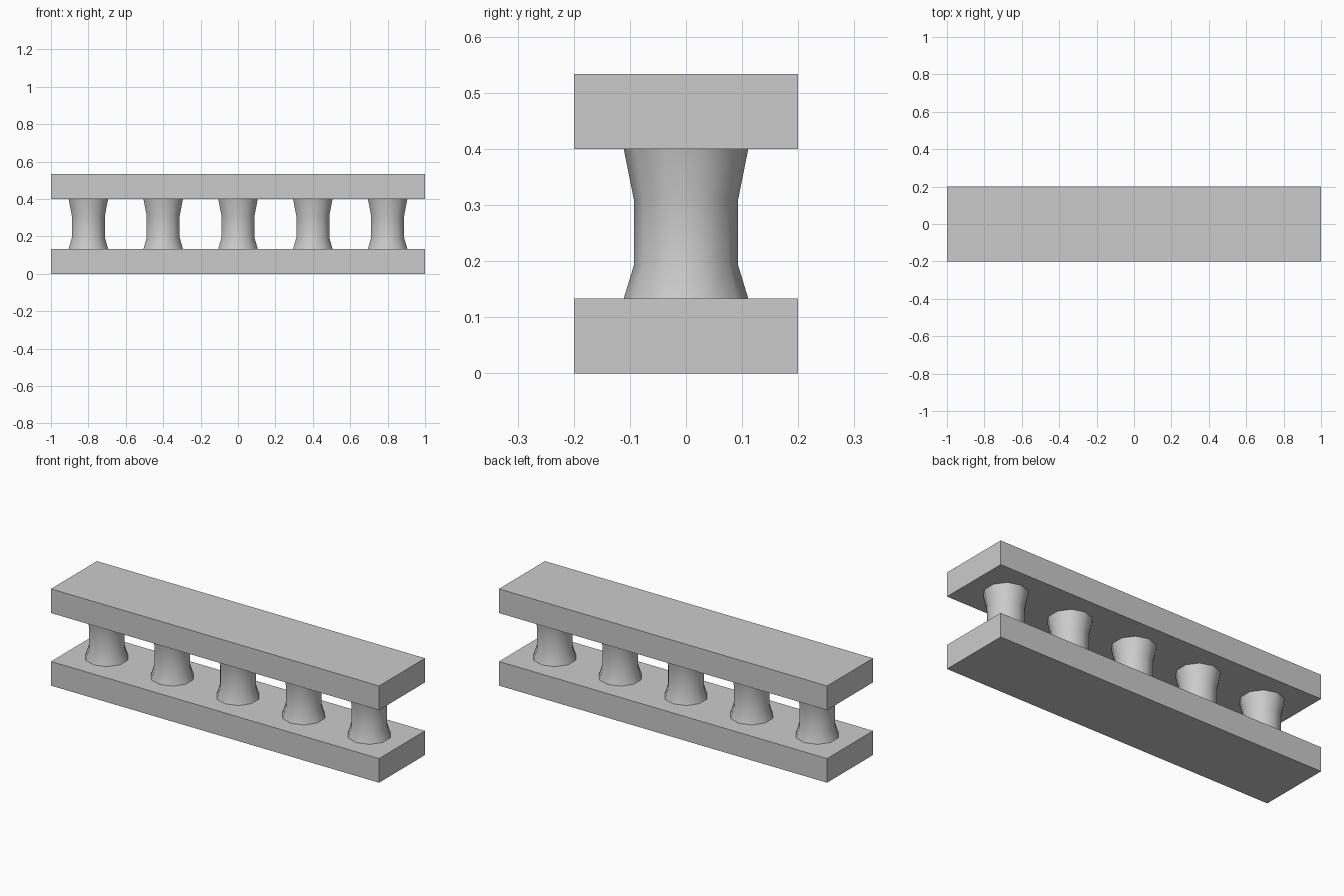
import bpy, bmesh, math

if "Cube" in bpy.data.objects:
    bpy.data.objects.remove(bpy.data.objects["Cube"])

stone = bpy.data.materials.new("grey stone")
stone.diffuse_color = (0.6, 0.6, 0.6, 1)
stone.use_nodes = True
stone.node_tree.nodes["Principled BSDF"].inputs["Base Color"].default_value = stone.diffuse_color


def finish(bm, name, location):
    bmesh.ops.recalc_face_normals(bm, faces=bm.faces)
    mesh = bpy.data.meshes.new(name)
    bm.to_mesh(mesh)
    bm.free()
    mesh.materials.append(stone)
    obj = bpy.data.objects.new(name, mesh)
    obj.location = location
    bpy.context.collection.objects.link(obj)
    return obj


def slab(name, z_low, z_high):
    bm = bmesh.new()
    bmesh.ops.create_cube(bm, size=1)
    bmesh.ops.scale(bm, vec=(2, 0.4, z_high - z_low), verts=bm.verts)
    finish(bm, name, (0, 0, (z_low + z_high) / 2))


def baluster(name, x):
    # ten-sided post, flared at both ends
    profile = [(0.111, 0.133), (0.093, 0.192), (0.093, 0.31), (0.111, 0.4)]
    sides = 10
    bm = bmesh.new()
    rings = []
    for r, z in profile:
        angles = [math.pi / 2 + 2 * math.pi * i / sides for i in range(sides)]
        rings.append([bm.verts.new((r * math.cos(a), r * math.sin(a), z)) for a in angles])
    for low, high in zip(rings, rings[1:]):
        for i in range(sides):
            j = (i + 1) % sides
            bm.faces.new((low[i], low[j], high[j], high[i])).smooth = True
    for ring in (rings[0], rings[-1]):
        bm.faces.new(ring)
        for i in range(sides):
            bm.edges.get((ring[i], ring[(i + 1) % sides])).smooth = False
    finish(bm, name, (x, 0, 0))


# base and handrail
slab("base_rail", 0, 0.133)
slab("top_rail", 0.4, 0.533)

# row of posts
for n in range(5):
    baluster(f"baluster_{n + 1}", -0.8 + 0.4 * n)
